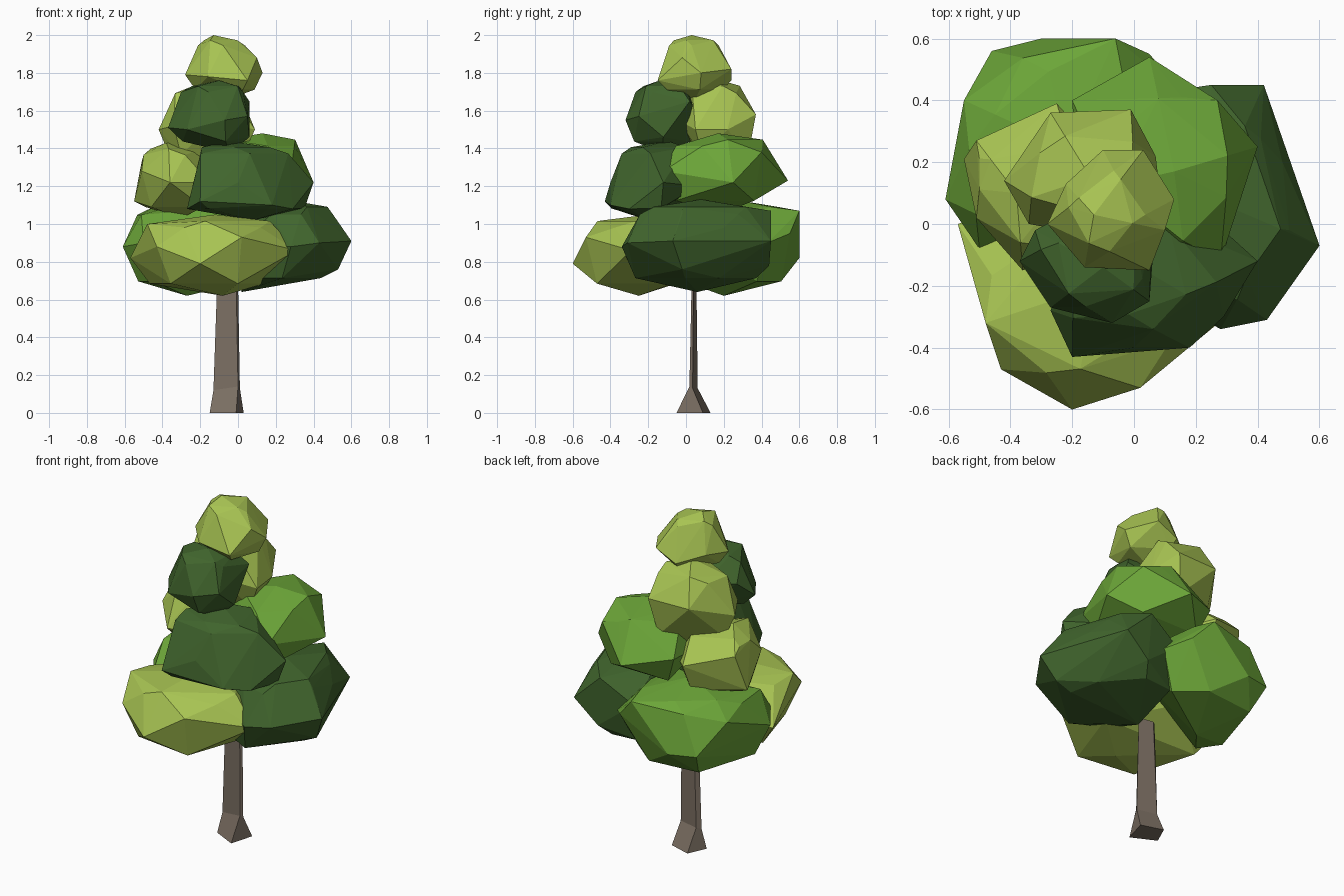
import bpy, bmesh
from mathutils import Vector


def material(name, rgb):
    m = bpy.data.materials.new(name)
    m.diffuse_color = (*rgb, 1)
    return m


olive = material("olive_leaf", (0.39, 0.55, 0.085))
green = material("green_leaf", (0.15, 0.38, 0.04))
dark = material("dark_leaf", (0.052, 0.13, 0.026))
bark = material("bark", (0.20, 0.16, 0.125))


def finish(bm, name, mat):
    bmesh.ops.recalc_face_normals(bm, faces=bm.faces[:])
    me = bpy.data.meshes.new(name)
    bm.to_mesh(me)
    bm.free()
    me.materials.append(mat)
    ob = bpy.data.objects.new(name, me)
    bpy.context.collection.objects.link(ob)
    return ob


def clump(name, mat, rim, lo, hi, top, bottom, ku=0.8, kl=0.76):
    """Faceted leaf clump: hull of a widest rim, an upper and a lower ring, two tips."""
    top, bottom = Vector((*top, hi)), Vector((*bottom, lo))
    h = hi - lo
    pts = [top, bottom]
    for i, p in enumerate(rim):
        p, q = Vector(p), Vector(rim[(i + 1) % len(rim)])
        pts.append(p)
        if i % 2 == 0:
            u, d = top.lerp((p + q) / 2, ku), bottom.lerp(p, kl)
            u.z, d.z = lo + 0.84 * h, lo + 0.15 * h
            pts += [u, d]
        else:
            u = top.lerp(p, ku * 0.8)
            u.z = lo + 0.92 * h
            pts.append(u)
    bm = bmesh.new()
    for p in pts:
        bm.verts.new(p)
    bmesh.ops.convex_hull(bm, input=bm.verts[:])
    loose = [v for v in bm.verts if not v.link_faces]
    bmesh.ops.delete(bm, geom=loose, context='VERTS')
    return finish(bm, name, mat)


def loft(name, mat, rings):
    """Closed skin through rings with equal point counts."""
    bm = bmesh.new()
    vs = [[bm.verts.new(p) for p in r] for r in rings]
    n = len(vs[0])
    for a, b in zip(vs, vs[1:]):
        for i in range(n):
            j = (i + 1) % n
            bm.faces.new((a[i], a[j], b[j], b[i]))
    bm.faces.new(vs[0][::-1])
    bm.faces.new(vs[-1])
    return finish(bm, name, mat)


# trunk: flared foot, then a thin tapering stem
loft("trunk", bark, [
    [(-0.15, 0.02, 0), (-0.01, -0.05, 0), (0.03, 0.09, 0), (-0.10, 0.13, 0)],
    [(-0.13, 0.04, 0.12), (0.0, 0.018, 0.14), (0.01, 0.035, 0.13), (-0.11, 0.062, 0.13)],
    [(-0.11, 0.04, 0.7), (-0.01, 0.03, 0.7), (0.0, 0.04, 0.7), (-0.09, 0.055, 0.7)],
])

# lower tier
clump("lower_front_leaves", olive,
      [(-0.57, 0.0, 0.82), (-0.48, -0.32, 1.0), (-0.43, -0.47, 0.88), (-0.20, -0.60, 0.79),
       (0.02, -0.53, 0.93), (0.31, -0.29, 0.86), (0.2, -0.02, 0.85), (-0.25, 0.1, 0.85)],
      0.62, 1.05, (-0.12, -0.2), (-0.08, -0.25), 0.84, 0.79)
clump("lower_right_leaves", dark,
      [(0.28, -0.34, 0.88), (0.43, -0.31, 0.9), (0.53, -0.02, 0.76), (0.60, -0.07, 0.91),
       (0.48, 0.2, 0.98), (0.42, 0.45, 0.91), (0.27, 0.44, 0.78), (0.25, 0.45, 1.07),
       (0.05, 0.42, 0.95), (-0.03, 0.2, 0.9), (0.03, -0.2, 0.9)],
      0.64, 1.13, (0.25, 0.08), (0.02, 0.06), 0.8, 0.82)
clump("lower_back_leaves", green,
      [(-0.61, 0.08, 0.88), (-0.55, 0.40, 1.0), (-0.46, 0.56, 0.83), (-0.30, 0.60, 0.82),
       (-0.06, 0.60, 1.07), (0.05, 0.55, 0.95), (0.15, 0.43, 0.9), (0.02, 0.1, 0.9),
       (-0.5, -0.08, 0.9)],
      0.62, 1.13, (-0.22, 0.25), (-0.27, 0.2), 0.87)

# middle tier
clump("middle_front_leaves", dark,
      [(-0.20, -0.43, 1.12), (-0.27, -0.28, 1.08), (-0.18, 0.0, 1.2), (0.2, 0.06, 1.2),
       (0.40, -0.12, 1.22), (0.29, -0.30, 1.08), (0.18, -0.40, 1.10), (0.0, -0.40, 1.22)],
      1.02, 1.44, (-0.05, -0.1), (0.08, -0.2), 0.8, 0.85)
clump("middle_right_leaves", green,
      [(0.28, -0.12, 1.28), (0.40, 0.25, 1.22), (0.27, 0.40, 1.38), (0.05, 0.54, 1.23),
       (-0.20, 0.40, 1.28), (-0.18, 0.1, 1.25), (0.05, -0.1, 1.25)],
      1.06, 1.48, (0.13, 0.17), (0.12, 0.2), 0.8, 0.8)
clump("middle_left_leaves", olive,
      [(-0.55, 0.21, 1.12), (-0.51, 0.27, 1.33), (-0.25, 0.39, 1.25), (-0.08, 0.2, 1.2),
       (-0.15, -0.08, 1.22), (-0.36, -0.15, 1.22), (-0.51, 0.02, 1.28)],
      1.03, 1.43, (-0.38, 0.1), (-0.3, 0.12))

# upper tier
clump("upper_front_leaves", dark,
      [(-0.37, -0.12, 1.51), (-0.32, -0.02, 1.6), (-0.15, 0.07, 1.58), (0.06, 0.02, 1.65),
       (0.06, -0.12, 1.46), (0.05, -0.25, 1.57), (-0.07, -0.32, 1.55), (-0.27, -0.27, 1.5)],
      1.38, 1.76, (-0.1, -0.14), (-0.05, -0.13), 0.82)
clump("upper_back_leaves", olive,
      [(-0.42, 0.14, 1.5), (-0.27, 0.36, 1.58), (-0.01, 0.37, 1.58), (0.07, 0.22, 1.5),
       (0.09, 0.05, 1.5), (-0.12, -0.04, 1.55), (-0.34, 0.0, 1.52)],
      1.29, 1.77, (-0.14, 0.15), (-0.18, 0.2))

# crown
clump("crown_leaves", olive,
      [(-0.28, 0.0, 1.79), (-0.22, 0.13, 1.8), (-0.10, 0.24, 1.76), (0.03, 0.24, 1.82),
       (0.13, 0.08, 1.8), (0.10, -0.02, 1.88), (0.05, -0.15, 1.76), (-0.16, -0.14, 1.78)],
      1.66, 2.0, (-0.13, 0.03), (-0.05, 0.05), 0.68)
